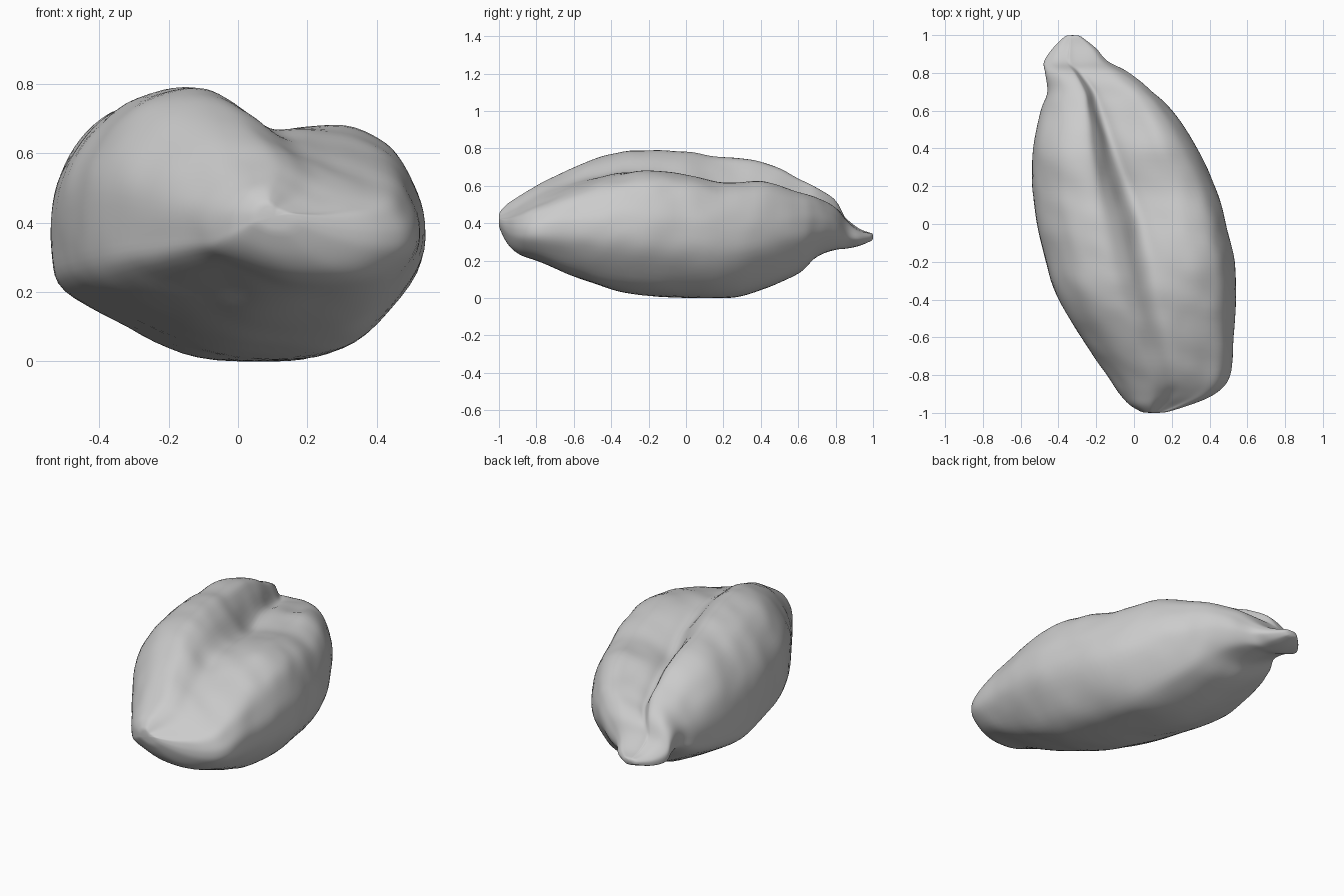
import bpy, bmesh, math
from mathutils import Vector, noise

cube = bpy.data.objects.get("Cube")
if cube:
    bpy.data.objects.remove(cube, do_unlink=True)

# Stations along the seed: y, x min, x max, z bottom, left ridge z, right ridge z, groove depth
STATIONS = [
    (-1.0, .05, .16, .38, .455, .43, -.01),
    (-.96, -.02, .29, .30, .50, .43, -.03),
    (-.90, -.075, .43, .24, .54, .45, -.04),
    (-.80, -.14, .51, .20, .60, .50, -.05),
    (-.60, -.28, .525, .12, .70, .585, -.04),
    (-.40, -.395, .535, .05, .775, .65, -.01),
    (-.20, -.465, .53, .015, .79, .68, .02),
    (0.00, -.51, .49, .005, .785, .66, .035),
    (0.20, -.535, .43, 0, .755, .62, .045),
    (0.40, -.53, .335, .045, .735, .63, .055),
    (0.60, -.49, .20, .135, .64, .575, .05),
    (0.70, -.455, .10, .22, .59, .535, .03),
    (0.80, -.47, -.03, .26, .52, .48, 0),
    (0.86, -.475, -.14, .265, .42, .41, -.015),
    (0.93, -.43, -.20, .28, .365, .36, -.01),
    (1.00, -.36, -.29, .31, .345, .345, 0),
]
# Outline below the ridges: fraction of width, fraction of height
LEFT_SIDE = [(.18, .95), (.075, .82), (.007, .64), (0, .42), (.035, .27)]
BELLY = [(.23, .125), (.43, .015), (.68, 0), (.84, .075)]
RIGHT_SIDE = [(.98, .36), (1, .59), (.96, .78), (.895, .925)]


def spline(points, steps, closed):
    """Smooth curve through points, as a denser list."""
    n = len(points)
    pick = (lambda i: points[i % n]) if closed else (lambda i: points[max(0, min(n - 1, i))])
    out = []
    for i in range(n if closed else n - 1):
        a, b, c, d = (Vector(pick(i + k)) for k in (-1, 0, 1, 2))
        for s in range(steps):
            t = s / steps
            out.append(b + (c - a) * (t / 2) + (a * 2 - b * 5 + c * 4 - d) * (t * t / 2)
                       + (b * 3 - a - c * 3 + d) * (t ** 3 / 2))
    if not closed:
        out.append(Vector(points[-1]))
    return out


def section(y, x0, x1, zb, zl, zr, depth):
    """Two-lobed cross-section with a crease between the lobes."""
    groove = .53 - .14 * max(0, y)
    w = x1 - x0
    pts = [(groove, zr - depth), ((groove + .33) / 2, zl * .65 + (zr - depth) * .35), (.33, zl)]
    pts += [(u, zb + v * (zl - zb)) for u, v in LEFT_SIDE + BELLY]
    pts += [(u, zb + v * (zr - zb)) for u, v in RIGHT_SIDE]
    pts += [(.77, zr), (groove + .1, zr - depth * .55)]
    return [Vector((x0 + u * w, y, z)) for u, z in pts]


def wrinkle(p):
    """Soft dents everywhere, cross folds on top and a short second crease at the back."""
    fade = min(1, (1 - abs(p.y)) * 4)
    top = max(0, min(1, (p.z - .4) * 4))
    soft = noise.noise(p * 4.5) * .005 + noise.noise(p * 11) * .005
    folds = noise.noise(Vector((p.x * 3, p.y * 9 + p.x * 3, p.z * 2))) * .008
    along, across = (p.y - .5) / .14, (p.x - .03 + (p.y - .5) * .3) / .05
    crease = -.025 * math.exp(-along ** 2 - across ** 2)
    return fade * (soft + (folds + crease) * top)


# Seed body: loft the sections and close both tips
bm = bmesh.new()
rings = []
for row in spline(STATIONS, 6, False):
    rings.append([bm.verts.new(p) for p in spline(section(*row), 5, True)])
for a, b in zip(rings, rings[1:]):
    for i in range(len(a)):
        j = (i + 1) % len(a)
        bm.faces.new((a[i], a[j], b[j], b[i]))
for ring in (rings[0], rings[-1]):
    middle = bm.verts.new(sum((v.co for v in ring), Vector()) / len(ring))
    for i in range(len(ring)):
        bm.faces.new((ring[i], ring[(i + 1) % len(ring)], middle))
bmesh.ops.recalc_face_normals(bm, faces=bm.faces)

# Wrinkled skin
bm.normal_update()
moves = [(v, v.normal * wrinkle(v.co)) for v in bm.verts]
for v, move in moves:
    v.co += move
    v.co.z = max(0, v.co.z)
for _ in range(2):
    bmesh.ops.smooth_vert(bm, verts=bm.verts, factor=.5,
                          use_axis_x=True, use_axis_y=True, use_axis_z=True)

mesh = bpy.data.meshes.new("seed_body")
bm.to_mesh(mesh)
bm.free()
seed = bpy.data.objects.new("seed_body", mesh)
bpy.context.collection.objects.link(seed)

# Plain grey skin
grey = bpy.data.materials.new("pale_grey")
grey.use_nodes = True
colour = (.6, .6, .6, 1)
grey.diffuse_color = colour
grey.node_tree.nodes["Principled BSDF"].inputs["Base Color"].default_value = colour
mesh.materials.append(grey)

bpy.context.view_layer.objects.active = seed
seed.select_set(True)
bpy.ops.object.shade_smooth_by_angle(angle=math.radians(60))
